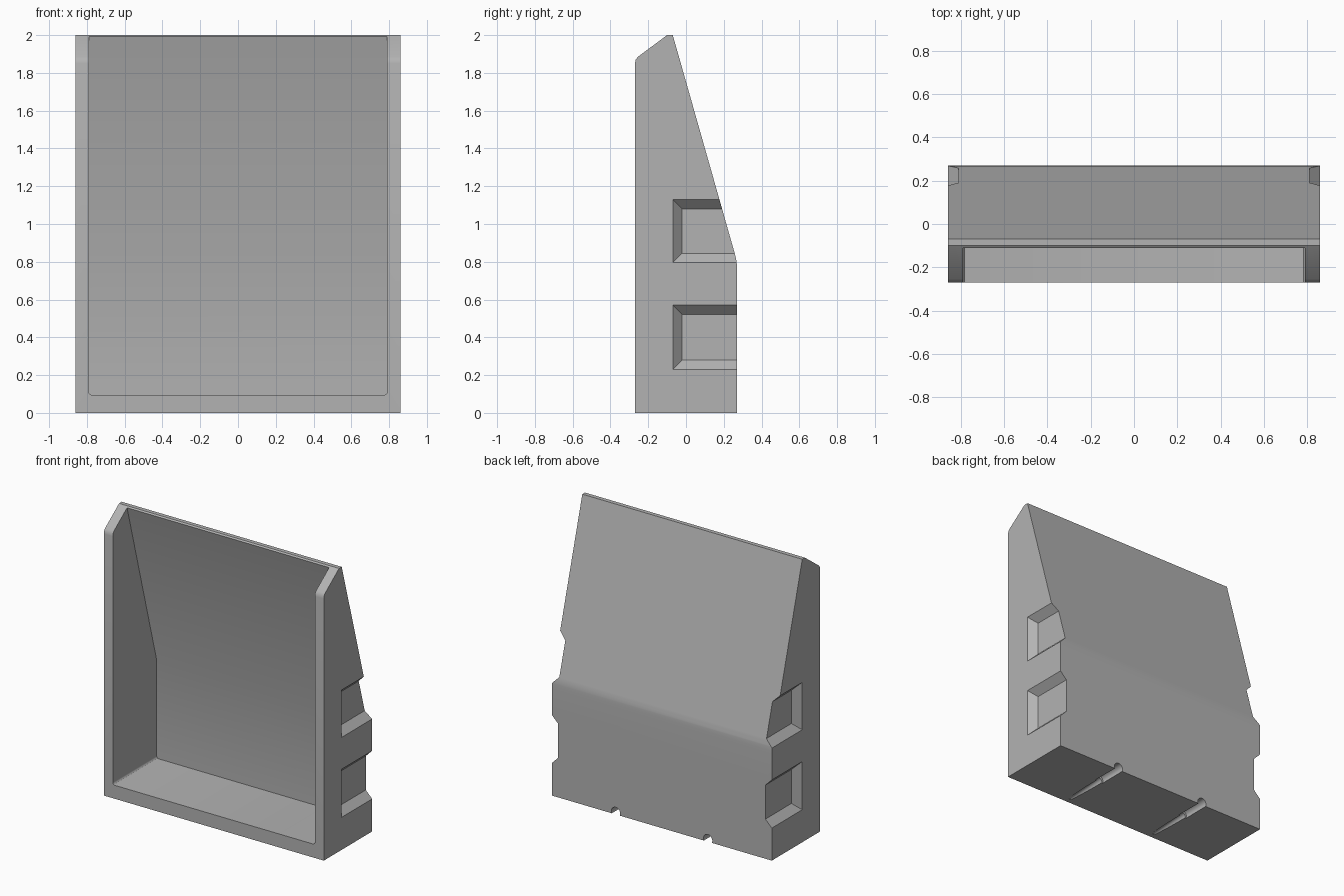
import bpy, bmesh, math
from mathutils import Vector, Matrix

cube = bpy.data.objects.get("Cube")
if cube:
    bpy.data.objects.remove(cube)

grey = bpy.data.materials.new("plain grey")
grey.use_nodes = True
colour = (0.45, 0.45, 0.45, 1)
grey.diffuse_color = colour
grey.node_tree.nodes["Principled BSDF"].inputs["Base Color"].default_value = colour


def make_object(name, bm):
    bmesh.ops.recalc_face_normals(bm, faces=bm.faces)
    mesh = bpy.data.meshes.new(name)
    bm.to_mesh(mesh)
    bm.free()
    mesh.materials.append(grey)
    obj = bpy.data.objects.new(name, mesh)
    bpy.context.collection.objects.link(obj)
    return obj


def extrude_profile(profile, half_width):
    """Side profile of (y, z) points, extruded across x."""
    bm = bmesh.new()
    face = bm.faces.new([bm.verts.new((-half_width, y, z)) for y, z in profile])
    out = bmesh.ops.extrude_face_region(bm, geom=[face])
    for v in out["geom"]:
        if isinstance(v, bmesh.types.BMVert):
            v.co.x = half_width
    return bm


def cut(target, cutter):
    cutter.hide_render = True
    mod = target.modifiers.new(cutter.name, "BOOLEAN")
    mod.operation = "DIFFERENCE"
    mod.solver = "EXACT"
    mod.object = cutter
    bpy.context.view_layer.objects.active = target
    bpy.ops.object.modifier_apply(modifier=mod.name)
    bpy.data.objects.remove(cutter)


# Outer shell: upright back that leans forward, chamfered top
shell = make_object("bin_shell", extrude_profile([
    (-0.27, 0), (0.27, 0), (0.27, 0.77), (0.268, 0.80), (0.262, 0.83),
    (-0.07, 2), (-0.10, 2), (-0.255, 1.885), (-0.266, 1.87), (-0.27, 1.85)], 0.86))

# Hollow, open at the front, with softened floor corners
bm = extrude_profile([(-0.4, 0.095), (0.22, 0.095), (0.22, 0.79),
                      (-0.168, 2.2), (-0.4, 2.2)], 0.79)
floor_sides = [e for e in bm.edges
               if all(v.co.z < 0.1 for v in e.verts)
               and abs(e.verts[0].co.x - e.verts[1].co.x) < 0.01]
bmesh.ops.bevel(bm, geom=floor_sides, offset=0.015, segments=3,
                profile=0.5, affect="EDGES")
cut(shell, make_object("hollow_cutter", bm))

# Sloped-edge hand recesses on both sides, open to the back
for side in (-1, 1):
    for low, high in ((0.23, 0.57), (0.795, 1.13)):
        bm = bmesh.new()
        for x, grow in ((0.81, -0.05), (0.91, 0.05)):
            for y in (-0.07 - grow, 0.5):
                for z in (low - grow, high + grow):
                    bm.verts.new((side * x, y, z))
        bmesh.ops.convex_hull(bm, input=bm.verts)
        cut(shell, make_object("recess_cutter", bm))

# Grooves under the base: wide at the back, then narrow and running out
for x in (-0.36, 0.36):
    for start, end, r1, r2, z1, z2 in ((0.40, 0.07, 0.035, 0.035, 0.018, 0.012),
                                       (0.10, -0.23, 0.024, 0.02, 0.008, -0.016)):
        bm = bmesh.new()
        axis = Vector((0, end - start, z2 - z1))
        turn = axis.to_track_quat("Z", "Y").to_matrix().to_4x4()
        centre = Vector((x, (start + end) / 2, (z1 + z2) / 2))
        bmesh.ops.create_cone(bm, cap_ends=True, segments=20, radius1=r1, radius2=r2,
                              depth=axis.length, matrix=Matrix.Translation(centre) @ turn)
        cut(shell, make_object("groove_cutter", bm))

# Soft bends, sharp corners
bpy.ops.object.select_all(action="DESELECT")
shell.select_set(True)
bpy.context.view_layer.objects.active = shell
bpy.ops.object.shade_smooth_by_angle(angle=math.radians(30))
